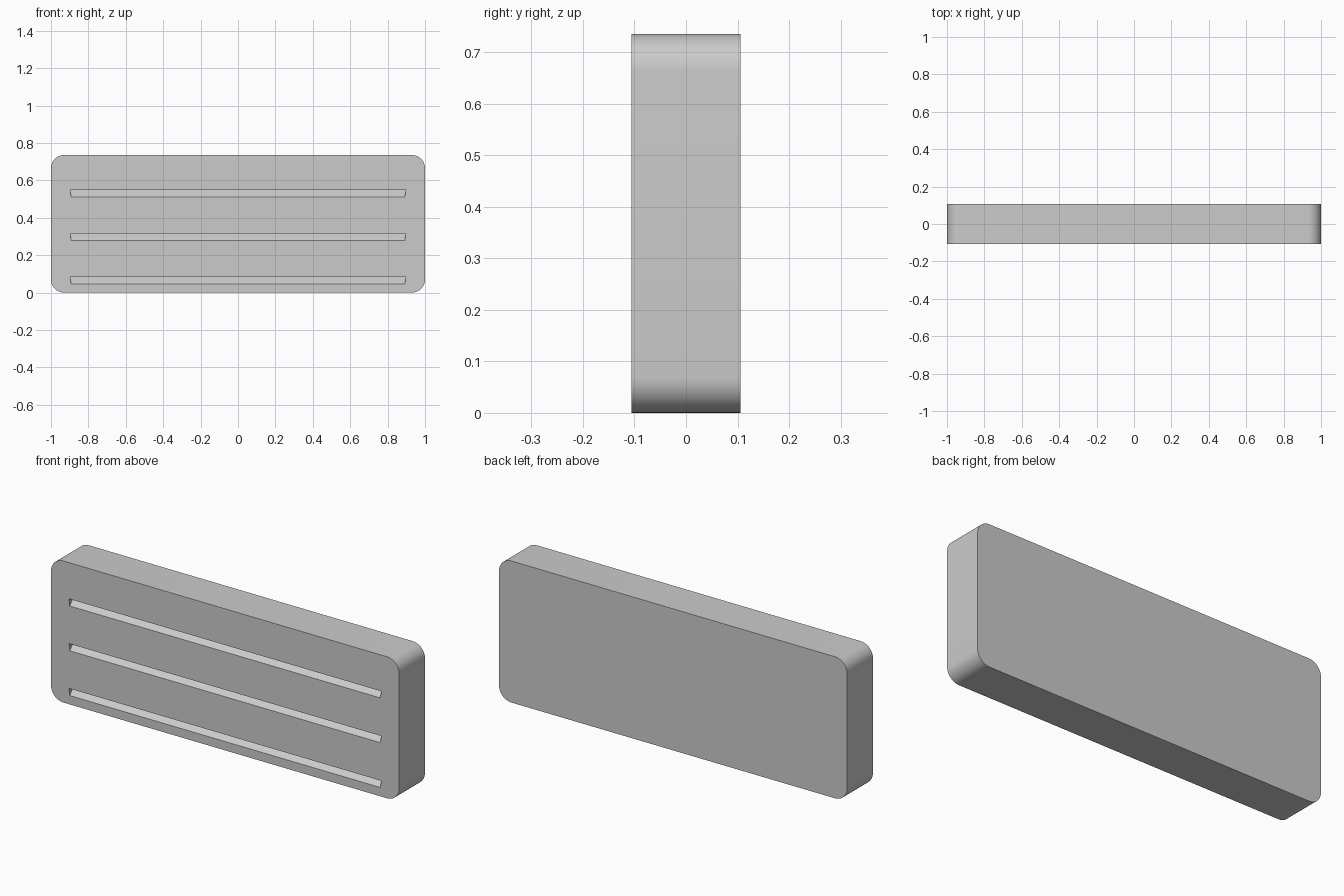
import bpy, bmesh, math

if "Cube" in bpy.data.objects:
    bpy.data.objects.remove(bpy.data.objects["Cube"])

W, D, H, R = 1.0, 0.106, 0.735, 0.07


def make_prism(name, front, back):
    """Solid between two matching outlines of (x, y, z) points."""
    bm = bmesh.new()
    a = [bm.verts.new(p) for p in front]
    b = [bm.verts.new(p) for p in back]
    bm.faces.new(a)
    bm.faces.new(b[::-1])
    n = len(a)
    for i in range(n):
        j = (i + 1) % n
        bm.faces.new((a[i], b[i], b[j], a[j]))
    bmesh.ops.recalc_face_normals(bm, faces=bm.faces)
    mesh = bpy.data.meshes.new(name)
    bm.to_mesh(mesh)
    bm.free()
    obj = bpy.data.objects.new(name, mesh)
    bpy.context.collection.objects.link(obj)
    return obj


# Rounded slab body
outline = []
for cx, cz, start in ((W - R, R, -90), (W - R, H - R, 0),
                      (-W + R, H - R, 90), (-W + R, R, 180)):
    for k in range(13):
        t = math.radians(start + 90 * k / 12)
        outline.append((cx + R * math.cos(t), cz + R * math.sin(t)))
body = make_prism("vent_body", [(x, -D, z) for x, z in outline],
                  [(x, D, z) for x, z in outline])

# Three wedge-shaped louvre slots: flat ceiling, floor sloping up inwards
depth, height, over = 0.042, 0.036, 0.02
for i in range(3):
    z = 0.046 + 0.2325 * i
    drop = over * height / depth
    profile = [(-D - over, z - drop), (-D - over, z + height), (-D + depth, z + height)]
    halves = (0.89, 0.897, 0.897)
    ends = [[(s * h, y, zz) for h, (y, zz) in zip(halves, profile)] for s in (-1, 1)]
    cutter = make_prism(f"slot_cutter_{i + 1}", *ends)
    cutter.hide_render = True
    cutter.hide_set(True)
    mod = body.modifiers.new(f"slot_{i + 1}", 'BOOLEAN')
    mod.operation = 'DIFFERENCE'
    mod.solver = 'EXACT'
    mod.object = cutter

# Smooth rounded corners, sharp edges elsewhere
bpy.context.view_layer.objects.active = body
body.select_set(True)
for mod in list(body.modifiers):
    bpy.ops.object.modifier_apply(modifier=mod.name)
bpy.ops.object.shade_smooth_by_angle(angle=math.radians(30))
